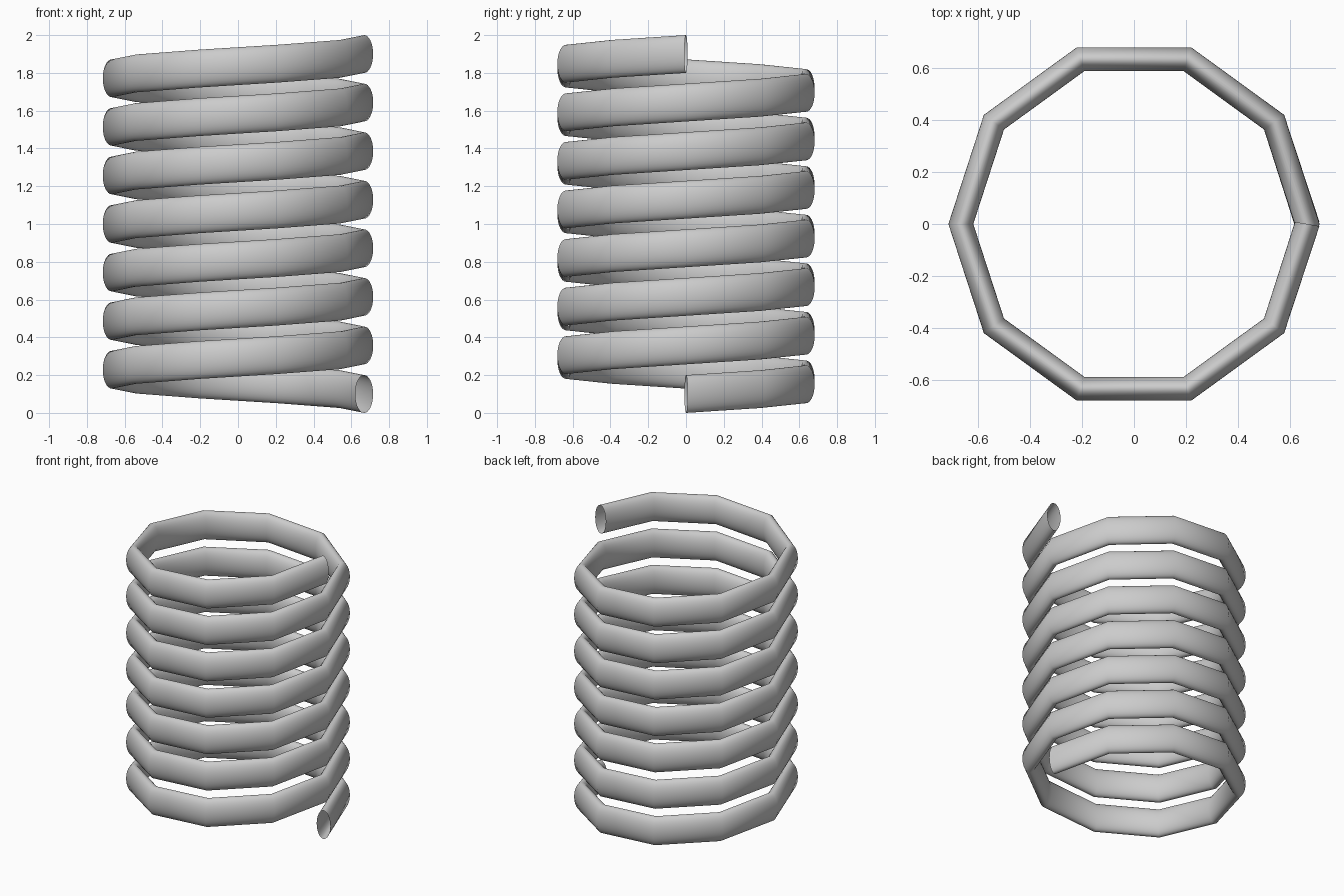
import bpy, bmesh
from math import sin, cos, pi, radians
from mathutils import Vector, Matrix

if "Cube" in bpy.data.objects:
    bpy.data.objects.remove(bpy.data.objects["Cube"])

TURNS, STEPS, SIDES = 7, 10, 32
RADIUS, HALF_W, HALF_H = 0.668, 0.048, 0.1
COUNT = TURNS * STEPS
END_TILT = radians(10)   # open ends lean towards their own segment

bm = bmesh.new()
rings = []
for i in range(COUNT + 1):
    a = 2 * pi * i / STEPS
    z = HALF_H + (2 - 2 * HALF_H) * i / COUNT
    tilt = END_TILT if i == 0 else -END_TILT if i == COUNT else 0
    out = Vector((cos(a + tilt), sin(a + tilt), 0))
    centre = Vector((RADIUS * cos(a), RADIUS * sin(a), z))
    # oval cross-section
    rings.append([bm.verts.new(centre + out * HALF_W * cos(t) + Vector((0, 0, HALF_H * sin(t))))
                  for t in (2 * pi * k / SIDES for k in range(SIDES))])

# tube skin, open at both ends
for r0, r1 in zip(rings, rings[1:]):
    for k in range(SIDES):
        n = (k + 1) % SIDES
        bm.faces.new((r0[k], r0[n], r1[n], r1[k])).smooth = True
bmesh.ops.recalc_face_normals(bm, faces=bm.faces)

mesh = bpy.data.meshes.new("coil_spring")
bm.to_mesh(mesh)
bm.free()
spring = bpy.data.objects.new("coil_spring", mesh)
bpy.context.collection.objects.link(spring)
